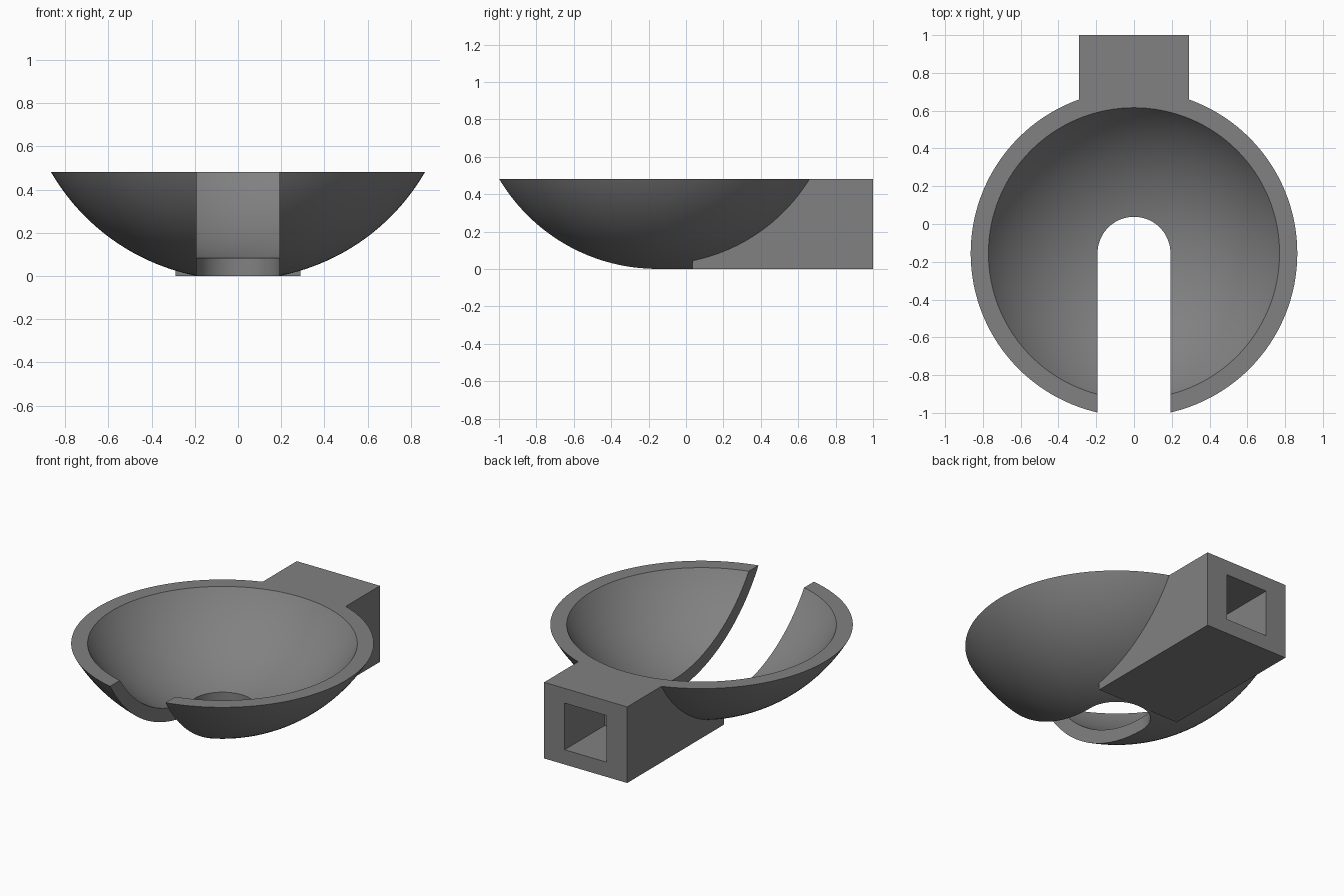
import bpy, bmesh, math

if "Cube" in bpy.data.objects:
    bpy.data.objects.remove(bpy.data.objects["Cube"])

YC, ZC = -0.155, 0.982      # centre of the bowl's spheres
RIM = 0.48                  # rim height
SLOT = 0.193                # slot half width


def new_object(name, bm):
    bmesh.ops.recalc_face_normals(bm, faces=bm.faces)
    mesh = bpy.data.meshes.new(name)
    bm.to_mesh(mesh)
    bm.free()
    ob = bpy.data.objects.new(name, mesh)
    bpy.context.collection.objects.link(ob)
    return ob


def sphere(name, radius):
    bm = bmesh.new()
    bmesh.ops.create_uvsphere(bm, u_segments=128, v_segments=80, radius=radius)
    bmesh.ops.translate(bm, verts=bm.verts, vec=(0, YC, ZC))
    return new_object(name, bm)


def prism(name, outline, z0, z1):
    bm = bmesh.new()
    face = bm.faces.new([bm.verts.new((x, y, z0)) for x, y in outline])
    ext = bmesh.ops.extrude_face_region(bm, geom=[face])
    top = [v for v in ext["geom"] if isinstance(v, bmesh.types.BMVert)]
    bmesh.ops.translate(bm, verts=top, vec=(0, 0, z1 - z0))
    return new_object(name, bm)


def box(name, hx, y0, y1, z0, z1):
    return prism(name, [(-hx, y0), (hx, y0), (hx, y1), (-hx, y1)], z0, z1)


def combine(target, other, operation):
    mod = target.modifiers.new(operation, 'BOOLEAN')
    mod.operation, mod.object, mod.solver = operation, other, 'EXACT'
    bpy.context.view_layer.objects.active = target
    bpy.ops.object.modifier_apply(modifier=mod.name)
    bpy.data.objects.remove(other)


# Bowl body joined with the square handle socket
bowl = sphere("slotted_bowl_with_socket", 1.0)
combine(bowl, box("socket_block", 0.29, 0.036, 1.0, 0.0, 0.6), 'UNION')

# Level rim
combine(bowl, box("rim_cutter", 2, -2, 2, RIM, 3), 'DIFFERENCE')

# Hollow inside
combine(bowl, sphere("hollow_cutter", 0.92), 'DIFFERENCE')

# Round-ended slot open to the front
arc = [(SLOT * math.cos(math.pi * i / 48), YC + SLOT * math.sin(math.pi * i / 48))
       for i in range(49)]
combine(bowl, prism("slot_cutter", arc + [(-SLOT, -2), (SLOT, -2)], -0.5, 1),
        'DIFFERENCE')

# Square pocket in the back of the socket
combine(bowl, box("pocket_cutter", 0.147, 0.6, 1.2, 0.093, 0.387), 'DIFFERENCE')

# Dark grey finish on every face
dark = bpy.data.materials.new("dark_grey")
dark.diffuse_color = (0.22, 0.22, 0.22, 1)
dark.use_nodes = True
dark.node_tree.nodes["Principled BSDF"].inputs["Base Color"].default_value = dark.diffuse_color
bowl.data.materials.clear()
bowl.data.materials.append(dark)
for poly in bowl.data.polygons:
    poly.material_index = 0

bpy.ops.object.select_all(action='DESELECT')
bowl.select_set(True)
bpy.context.view_layer.objects.active = bowl
bpy.ops.object.shade_smooth_by_angle(angle=math.radians(25))
